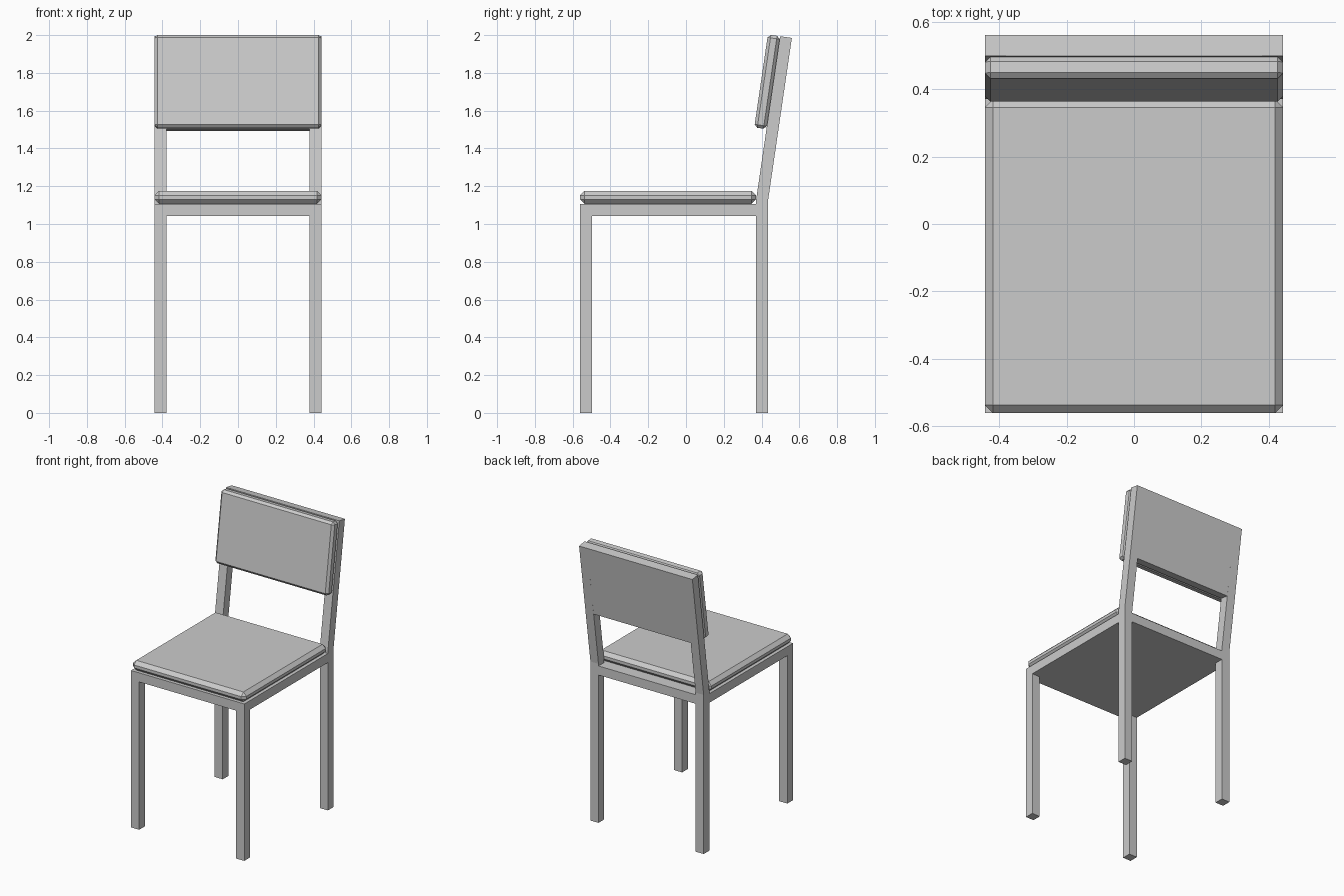
import bpy, bmesh
from math import radians, sin, cos
from mathutils import Matrix, Vector

if "Cube" in bpy.data.objects:
    bpy.data.objects.remove(bpy.data.objects["Cube"])

W = 0.442            # half width
T = 0.063            # bar thickness
TILT = radians(8.37)
TOP = Vector((0, 0.498, 1.994))            # front top edge of the tilted back
ALONG = Vector((0, sin(TILT), cos(TILT)))  # up the back
NORMAL = Vector((0, cos(TILT), -sin(TILT)))  # towards the rear
BACK_H = 0.497


def finish(name, bm):
    bmesh.ops.recalc_face_normals(bm, faces=bm.faces[:])
    me = bpy.data.meshes.new(name)
    bm.to_mesh(me)
    bm.free()
    ob = bpy.data.objects.new(name, me)
    bpy.context.collection.objects.link(ob)
    return ob


def box(name, size, matrix, bevel=0):
    bm = bmesh.new()
    bmesh.ops.create_cube(bm, size=1)
    bmesh.ops.scale(bm, vec=size, verts=bm.verts[:])
    if bevel:
        bmesh.ops.bevel(bm, geom=bm.edges[:], offset=bevel, segments=1,
                        affect='EDGES')
    bmesh.ops.transform(bm, matrix=matrix, verts=bm.verts[:])
    return finish(name, bm)


def side_frame(name, x):
    # front leg, side rail, rear leg and tilted upright in one profile
    rear_top = TOP + NORMAL * T
    profile = [(-0.561, 0), (-0.561 + T, 0), (-0.561 + T, 1.043), (0.371, 1.043),
               (0.371, 0), (0.434, 0), (0.434, 1.122), (rear_top.y, rear_top.z),
               (TOP.y, TOP.z), (0.371, 1.127), (0.371, 1.107), (-0.561, 1.107)]
    bm = bmesh.new()
    face = bm.faces.new([bm.verts.new((x, y, z)) for y, z in profile])
    ext = bmesh.ops.extrude_face_region(bm, geom=[face])
    moved = [v for v in ext["geom"] if isinstance(v, bmesh.types.BMVert)]
    bmesh.ops.translate(bm, vec=(T, 0, 0), verts=moved)
    return finish(name, bm)


def on_back(n):
    # placement on the tilted back, offset n along its normal
    return (Matrix.Translation(TOP - ALONG * BACK_H / 2 + NORMAL * n)
            @ Matrix.Rotation(-TILT, 4, 'X'))


# Side frames
side_frame("left_side_frame", -W)
side_frame("right_side_frame", W - T)

# Seat board and back panel between the side frames
inner = 2 * (W - T)
box("seat_board", (inner, 0.995, 0.064),
    Matrix.Translation((0, -0.0635, 1.075)))
box("back_panel", (inner, T, BACK_H), on_back(T / 2))

# Chamfered cushions
box("seat_cushion", (2 * W, 0.931, 0.069),
    Matrix.Translation((0, -0.0955, 1.1415)), 0.024)
box("back_cushion", (2 * W, 0.065, BACK_H), on_back(-0.0325), 0.016)
